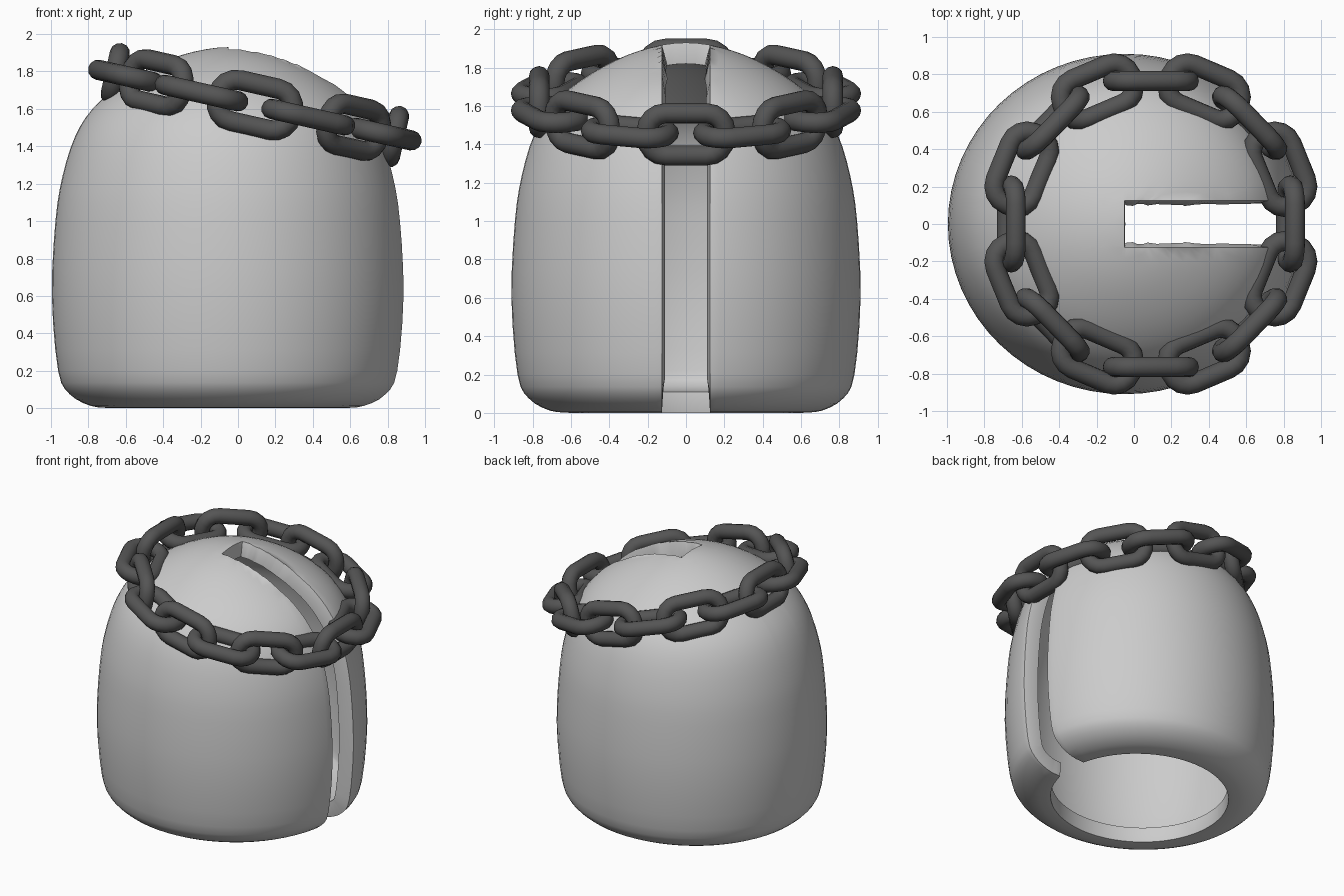
import bpy, bmesh, math
from mathutils import Matrix, Vector

if "Cube" in bpy.data.objects:
    bpy.data.objects.remove(bpy.data.objects["Cube"])

CX, RX, RY = -0.05, 0.945, 0.91     # body centre and radii
SLOT = 0.125                        # half width of the slot


def add_object(name, mesh):
    ob = bpy.data.objects.new(name, mesh)
    bpy.context.collection.objects.link(ob)
    return ob


def smooth_profile(pts, n=3):
    """Catmull-Rom refinement of an open profile."""
    p = [Vector(q) for q in pts]
    p = [2 * p[0] - p[1]] + p + [Vector((-p[-2].x, p[-2].y))]
    out = []
    for i in range(1, len(p) - 2):
        a, b, c, d = p[i - 1:i + 3]
        for k in range(n):
            t = k / n
            out.append(0.5 * (2 * b + (c - a) * t + (2 * a - 5 * b + 4 * c - d) * t * t
                              + (3 * b - a - 3 * c + d) * t ** 3))
    return out + [p[-2]]


# Domed shell: revolved profile, open at the bottom
profile = smooth_profile([(0.66, 0.0), (0.78, 0.012), (0.90, 0.075), (0.965, 0.2),
                          (1.0, 0.6), (0.98, 1.0), (0.94, 1.24), (0.87, 1.45),
                          (0.77, 1.6), (0.61, 1.73), (0.4, 1.84), (0.2, 1.905), (0, 1.93)])
SEG = 64
bm = bmesh.new()
rings = []
for q in profile[:-1]:
    rings.append([bm.verts.new((CX + RX * q.x * math.cos(2 * math.pi * i / SEG),
                                RY * q.x * math.sin(2 * math.pi * i / SEG), q.y))
                  for i in range(SEG)])
pole = bm.verts.new((CX, 0, profile[-1].y))
for a, b in zip(rings, rings[1:]):
    for i in range(SEG):
        j = (i + 1) % SEG
        bm.faces.new((a[i], a[j], b[j], b[i]))
for i in range(SEG):
    bm.faces.new((rings[-1][i], rings[-1][(i + 1) % SEG], pole))

# Slot on the right side, from the crown down through the bottom rim
for v in bm.verts:
    if v.co.x > CX - 0.01 and abs(abs(v.co.y) - SLOT) < 0.02:
        v.co.y = math.copysign(SLOT, v.co.y)
for co, no in (((0, SLOT, 0), (0, 1, 0)), ((0, -SLOT, 0), (0, 1, 0)), ((CX, 0, 0), (1, 0, 0))):
    bmesh.ops.bisect_plane(bm, geom=bm.verts[:] + bm.edges[:] + bm.faces[:],
                           dist=0.0005, plane_co=co, plane_no=no)
gone = []
for f in bm.faces:
    c = f.calc_center_median()
    if c.x > CX and abs(c.y) < SLOT - 1e-4:
        gone.append(f)
bmesh.ops.delete(bm, geom=gone, context='FACES')
bmesh.ops.remove_doubles(bm, verts=bm.verts[:], dist=0.002)
for f in bm.faces:
    f.smooth = True
mesh = bpy.data.meshes.new("domed_shell")
bm.to_mesh(mesh)
bm.free()
shell = add_object("domed_shell", mesh)
sol = shell.modifiers.new("thickness", 'SOLIDIFY')
sol.thickness, sol.offset = 0.11, -1
bev = shell.modifiers.new("soft_rim", 'BEVEL')
bev.width, bev.segments = 0.03, 3
bev.limit_method, bev.angle_limit = 'ANGLE', math.radians(50)

# One chain link: round wire swept along a rounded rectangle
HL, HW, CR, WIRE, SIDES = 0.205, 0.113, 0.10, 0.054, 12
bm = bmesh.new()
loops = []
for k, (sx, sy) in enumerate(((1, 1), (-1, 1), (-1, -1), (1, -1))):
    for s in range(5):
        a = math.pi / 2 * (k + s / 4)
        n = Vector((math.cos(a), math.sin(a), 0))
        c = Vector((sx * (HL - CR), sy * (HW - CR), 0)) + n * CR
        loops.append([bm.verts.new(c + WIRE * (n * math.cos(t) + Vector((0, 0, math.sin(t)))))
                      for t in (2 * math.pi * i / SIDES for i in range(SIDES))])
for i, a in enumerate(loops):
    b = loops[(i + 1) % len(loops)]
    for j in range(SIDES):
        k = (j + 1) % SIDES
        bm.faces.new((a[j], b[j], b[k], a[k])).smooth = True
bmesh.ops.recalc_face_normals(bm, faces=bm.faces[:])
link_mesh = bpy.data.meshes.new("chain_link")
bm.to_mesh(link_mesh)
bm.free()

# Tilted ring of alternating upright and flat links
COUNT, RING = 16, 0.765
tilt = Matrix.Translation((0.09, 0, 1.62)) @ Matrix.Rotation(math.radians(12.7), 4, 'Y')
for i in range(COUNT):
    turn = Matrix.Rotation(2 * math.pi * i / COUNT, 4, 'Z')
    place = Matrix.Translation((RING, 0, 0)) @ Matrix.Rotation(math.pi / 2, 4, 'Z')
    roll = Matrix.Rotation(math.pi / 2 if i % 2 == 0 else 0, 4, 'X')
    link = add_object(f"chain_link_{i + 1}", link_mesh)
    link.matrix_world = tilt @ turn @ place @ roll
    link.data.materials.clear()

# Dark grey metal for the chain
dark = bpy.data.materials.new("dark_metal")
dark.diffuse_color = (0.09, 0.09, 0.09, 1)
dark.use_nodes = True
dark.node_tree.nodes["Principled BSDF"].inputs["Base Color"].default_value = dark.diffuse_color
link_mesh.materials.append(dark)
